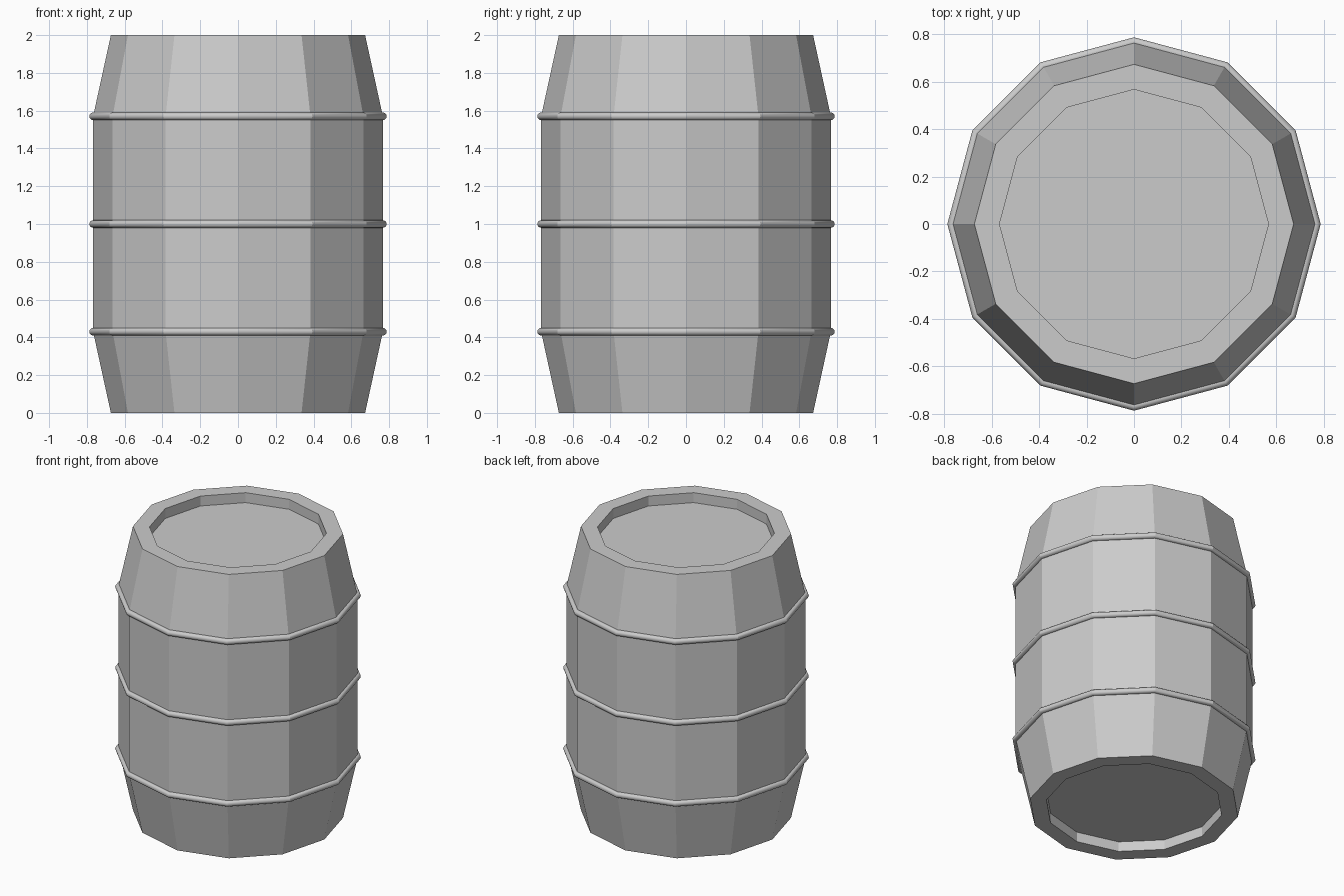
import bpy, bmesh, math

cube = bpy.data.objects.get("Cube")
if cube:
    bpy.data.objects.remove(cube)

SIDES = 12
BELLY = 0.767    # radius of the straight middle
RIM = 0.673      # outer radius at both ends
INNER = 0.567    # radius of the recessed lids
DEPTH = 0.07     # lid recess
BAND_Z = (0.43, 1.0, 1.57)

grey = bpy.data.materials.new("grey")
grey.use_nodes = True
colour = (0.6, 0.6, 0.6, 1)
grey.diffuse_color = colour
grey.node_tree.nodes["Principled BSDF"].inputs["Base Color"].default_value = colour


def lathe(name, profile):
    """Turn a bottom-to-top profile of (radius, z) about z and cap both ends."""
    bm = bmesh.new()
    rings = []
    for r, z in profile:
        angles = [2 * math.pi * i / SIDES for i in range(SIDES)]
        rings.append([bm.verts.new((r * math.cos(a), r * math.sin(a), z)) for a in angles])
    for low, high in zip(rings, rings[1:]):
        for i in range(SIDES):
            j = (i + 1) % SIDES
            bm.faces.new((low[i], low[j], high[j], high[i]))
    bm.faces.new(rings[0][::-1])
    bm.faces.new(rings[-1])
    bmesh.ops.recalc_face_normals(bm, faces=bm.faces)
    mesh = bpy.data.meshes.new(name)
    bm.to_mesh(mesh)
    bm.free()
    obj = bpy.data.objects.new(name, mesh)
    bpy.context.collection.objects.link(obj)
    mesh.materials.append(grey)
    return obj


# Barrel body with a recessed lid at each end
lathe("barrel_body", [
    (INNER, DEPTH), (INNER, 0), (RIM, 0), (BELLY, BAND_Z[0]),
    (BELLY, BAND_Z[2]), (RIM, 2), (INNER, 2), (INNER, 2 - DEPTH)])

# Round hoops, smooth around the tube and creased at the corners
for name, z in zip(("lower_hoop", "middle_hoop", "upper_hoop"), BAND_Z):
    bpy.ops.mesh.primitive_torus_add(
        major_segments=SIDES, minor_segments=16,
        major_radius=BELLY, minor_radius=0.02, location=(0, 0, z))
    hoop = bpy.context.object
    hoop.name = name
    hoop.data.materials.append(grey)
    bpy.ops.object.shade_smooth_by_angle(angle=math.radians(25))
